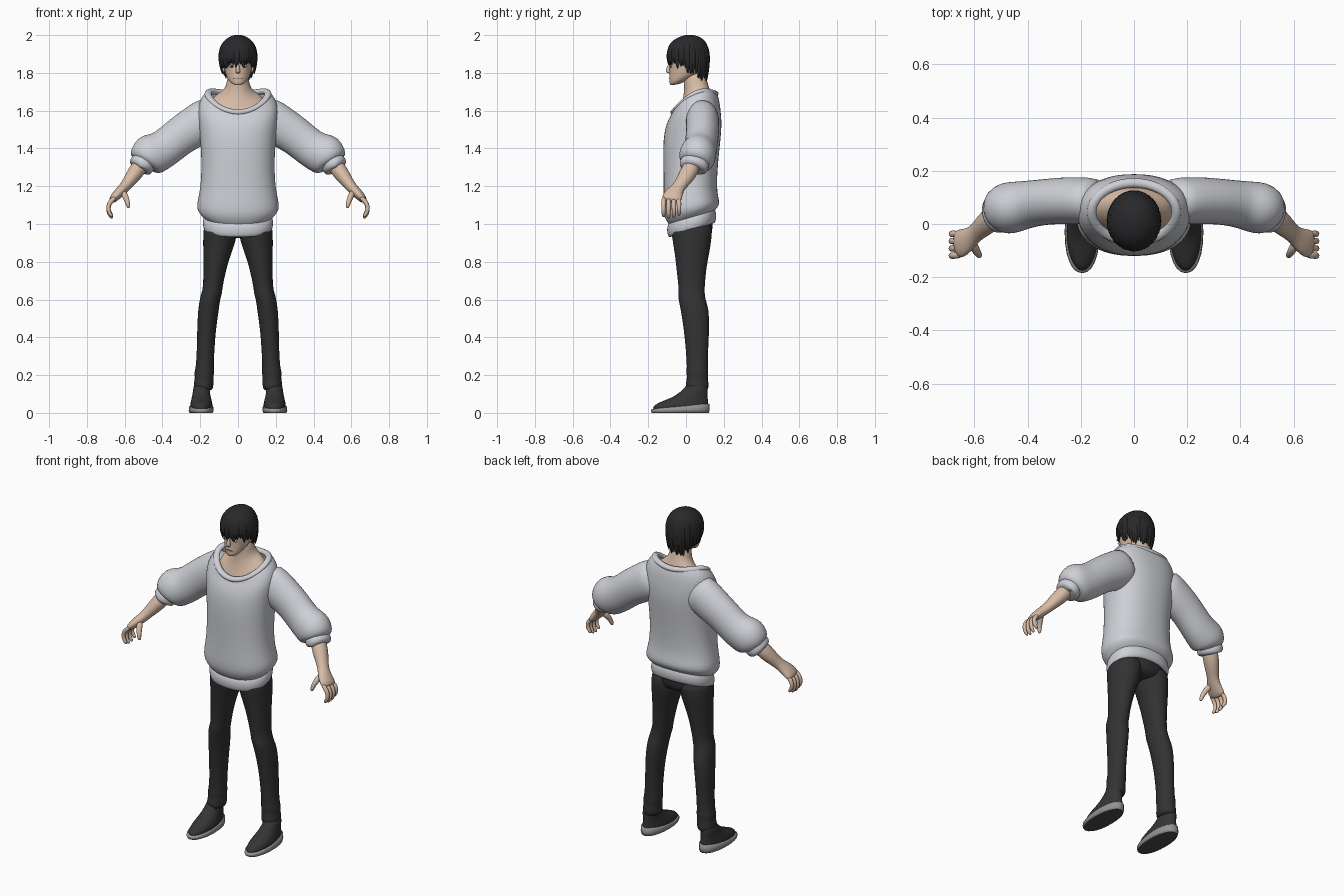
import bpy, bmesh, math, random
from mathutils import Vector as V

random.seed(4)


def mat(name, r, g, b):
    m = bpy.data.materials.new(name)
    m.diffuse_color = (r, g, b, 1)
    return m


KNIT = mat("light grey knit", .62, .63, .67)
PANTS = mat("charcoal trousers", .032, .032, .034)
HAIR = mat("black hair", .022, .022, .024)
SKIN = mat("skin", .68, .50, .38)
SHOE = mat("dark shoe", .035, .035, .037)
SOLE = mat("grey sole", .30, .30, .30)
TREAD = mat("dark tread", .07, .07, .075)
WHITE = mat("eye white", .75, .75, .75)
LIP = mat("lip line", .25, .12, .09)


def loft(name, rings, material, caps=True, mirror=False, closed=False, sub=1):
    """Skin a list of point rings into one smooth object."""
    bm = bmesh.new()
    vr = [[bm.verts.new(p) for p in r] for r in rings]
    n = len(vr[0])
    pairs = list(zip(vr, vr[1:])) + ([(vr[-1], vr[0])] if closed else [])
    for a, b in pairs:
        for i in range(n):
            j = (i + 1) % n
            bm.faces.new((a[i], a[j], b[j], b[i]))
    if caps and not closed:
        bm.faces.new(vr[0])
        bm.faces.new(vr[-1])
    bmesh.ops.recalc_face_normals(bm, faces=bm.faces)
    me = bpy.data.meshes.new(name)
    bm.to_mesh(me)
    bm.free()
    me.materials.append(material)
    me.shade_smooth()
    ob = bpy.data.objects.new(name, me)
    bpy.context.collection.objects.link(ob)
    if mirror:
        ob.modifiers.new("mirror", 'MIRROR').use_mirror_merge = False
    if sub:
        s = ob.modifiers.new("smooth", 'SUBSURF')
        s.levels = s.render_levels = sub
    return ob


def level(z, cy, rx, ry, tilt=0, bend=0, cx=0, p=2.0, n=24):
    """Horizontal ring; tilt raises the back, bend lowers front and back."""
    pts = []
    for i in range(n):
        a = math.tau * i / n
        c, s = math.cos(a), math.sin(a)
        c2 = math.copysign(abs(c) ** (2 / p), c)
        s2 = math.copysign(abs(s) ** (2 / p), s)
        pts.append((cx + rx * c2, cy + ry * s2, z + tilt * s2 - bend * s2 * s2))
    return pts


def tube(path, side, n=12):
    """Rings along a path of (x, y, z, radius along side, radius across)."""
    out = []
    pos = [V(q[:3]) for q in path]
    for i, q in enumerate(path):
        t = (pos[min(i + 1, len(pos) - 1)] - pos[max(i - 1, 0)]).normalized()
        u = (V(side) - t * t.dot(V(side))).normalized()
        v = t.cross(u)
        out.append([pos[i] + u * q[3] * math.cos(math.tau * k / n)
                    + v * q[4] * math.sin(math.tau * k / n) for k in range(n)])
    return out


def blob(name, loc, size, material, mirror=False):
    """Small ellipsoid made of level rings."""
    x, y, z = loc
    rings = [level(z + size[2] * math.sin(a), y, size[0] * math.cos(a),
                   size[1] * math.cos(a), cx=x, n=12)
             for a in (-1.45, -1, -.5, 0, .5, 1, 1.45)]
    return loft(name, rings, material, mirror=mirror, sub=0)


# Sweater body
loft("sweater_body", [level(*r, p=2.3, n=32) for r in (
    (1.03, .03, .17, .118, .035), (1.045, .03, .192, .13, .035),
    (1.075, .03, .220, .150, .03), (1.12, .025, .216, .147, .02),
    (1.20, .022, .196, .139), (1.35, .025, .193, .147), (1.45, .032, .202, .152),
    (1.53, .04, .210, .150, .01, .01), (1.60, .045, .217, .140, .02, .03),
    (1.66, .05, .203, .127, .04, .04), (1.695, .045, .168, .118, .05, .05))],
    KNIT, caps=False)


# Rolled hem and collar: loops of rings around a base ring
def band(name, z, cy, rx, ry, tilt, bend, w, h, p=2.0):
    rings = [level(z + h * math.sin(a), cy, rx + w * math.cos(a), ry + w * math.cos(a),
                   tilt, bend, p=p, n=32)
             for a in [math.tau * k / 8 for k in range(8)]]
    loft(name, rings, KNIT, closed=True)


band("sweater_hem", 1.005, .03, .172, .116, .037, 0, .016, .042, 2.3)
band("sweater_collar", 1.69, .045, .160, .110, .05, .05, .02, .017)

# Sleeves with puffed elbows, and cuffs
Y = (0, 1, 0)
loft("sleeve", tube([
    (.12, .085, 1.58, .085, .112), (.18, .087, 1.545, .09, .114),
    (.24, .088, 1.508, .09, .110), (.31, .086, 1.465, .087, .102),
    (.385, .077, 1.40, .088, .101), (.43, .068, 1.378, .094, .108),
    (.475, .06, 1.362, .10, .113), (.502, .05, 1.337, .09, .09),
    (.512, .045, 1.32, .066, .066)], Y, 20), KNIT, mirror=True)
loft("sleeve_cuff", tube([
    (.485, .05, 1.35, .06, .05), (.498, .047, 1.33, .078, .068),
    (.512, .042, 1.308, .079, .069), (.525, .036, 1.288, .073, .063),
    (.522, .036, 1.292, .05, .042)], Y, 20), KNIT, mirror=True)

# Forearm with palm, fingers, thumb
loft("forearm_and_palm", tube([
    (.495, .05, 1.34, .048, .046), (.55, .008, 1.262, .047, .043),
    (.58, -.02, 1.222, .038, .033), (.602, -.04, 1.193, .034, .029),
    (.63, -.062, 1.165, .048, .028), (.652, -.074, 1.142, .056, .024),
    (.672, -.078, 1.120, .05, .018)], Y, 16), SKIN, mirror=True)
for i, (y, drop) in enumerate(((-.119, .008), (-.092, 0), (-.064, .003), (-.037, .014))):
    loft("finger_%d" % (i + 1), tube([
        (.645, y * .9 - .008, 1.145, .013, .013), (.677, y, 1.118, .014, .014),
        (.689, y, 1.085 + drop / 2, .013, .013), (.683, y, 1.052 + drop, .012, .012),
        (.664, y, 1.028 + drop, .009, .009)], Y, 8), SKIN, mirror=True)
loft("thumb", tube([
    (.612, -.065, 1.175, .022, .02), (.595, -.098, 1.145, .018, .017),
    (.584, -.116, 1.112, .015, .014), (.578, -.120, 1.082, .010, .009)], Y, 8),
    SKIN, mirror=True)

# Trousers: hips and legs
loft("trouser_hips", [level(*r) for r in (
    (1.08, .03, .165, .112), (1.0, .03, .178, .113), (.955, .03, .175, .11),
    (.925, .032, .11, .085))], PANTS)
loft("trouser_leg", [level(z, cy, rx, ry, cx=cx, n=20) for z, cx, rx, cy, ry in (
    (1.02, .088, .090, .030, .108), (.96, .093, .092, .030, .110),
    (.90, .100, .086, .032, .102), (.82, .114, .070, .031, .088),
    (.757, .123, .061, .028, .079), (.66, .134, .051, .030, .069),
    (.635, .139, .056, .029, .071), (.60, .149, .054, .031, .072),
    (.55, .156, .056, .047, .076), (.44, .167, .050, .056, .068),
    (.34, .171, .047, .058, .060), (.24, .176, .047, .060, .055),
    (.215, .179, .054, .060, .059), (.19, .179, .049, .060, .055),
    (.165, .181, .052, .060, .059), (.135, .183, .053, .058, .063),
    (.115, .184, .045, .058, .055))], PANTS, mirror=True)

# Shoes and soles
loft("shoe_upper", [level(*r, cx=.194, n=20) for r in (
    (.015, -.03, .058, .148), (.035, -.029, .061, .151, .01), (.055, -.024, .058, .142, .01),
    (.075, -.004, .053, .120, .012), (.095, .026, .048, .090, .01),
    (.125, .052, .044, .064), (.155, .058, .04, .055))], SHOE, mirror=True)
sole = loft("shoe_sole", [level(*r, cx=.195, p=2.2, n=24) for r in (
    (0, -.03, .055, .146), (.0, -.03, .061, .152), (.014, -.03, .066, .155, .004),
    (.032, -.03, .064, .154, .014), (.036, -.03, .055, .143, .014))],
    SOLE, mirror=True, sub=0)
sole.data.materials.append(TREAD)
for f in sole.data.polygons:
    if f.normal.z < -.9:
        f.material_index = 1

# Neck and upper chest
loft("neck", [level(*r) for r in (
    (1.60, .045, .165, .108, .05, .04), (1.655, .048, .145, .098, .05, .04),
    (1.685, .052, .108, .078, .04, .025), (1.71, .054, .072, .065, .025),
    (1.75, .05, .058, .060, .015), (1.81, .04, .055, .06))], SKIN)

# Head: height, front y, back y, half width, tilt
loft("head", [level(z, (f + b) / 2, w, (b - f) / 2, t) for z, f, b, w, t in (
    (1.738, -.074, -.03, .018, .004), (1.746, -.086, .0, .036, .010),
    (1.765, -.089, .04, .054, .014), (1.79, -.089, .08, .066, .008),
    (1.82, -.087, .10, .073, 0), (1.86, -.092, .108, .079, 0),
    (1.91, -.090, .11, .081, 0), (1.955, -.07, .095, .066, 0),
    (1.98, -.03, .06, .035, 0))], SKIN)
loft("nose", [level(*r, n=10) for r in (
    (1.850, -.086, .006, .007), (1.825, -.091, .009, .013),
    (1.806, -.094, .014, .017), (1.797, -.088, .012, .010))], SKIN)
blob("eye", (.034, -.080, 1.836), (.016, .005, .007), WHITE, True)
blob("iris", (.033, -.083, 1.836), (.007, .004, .007), HAIR, True)
blob("eyebrow", (.036, -.083, 1.856), (.021, .006, .004), HAIR, True)
blob("mouth", (0, -.087, 1.772), (.024, .004, .0022), LIP)
blob("ear", (.076, .015, 1.825), (.008, .016, .026), SKIN, True)

# Hair cap and hanging locks
loft("hair_cap", [level(*r) for r in (
    (1.83, .025, .088, .092, -.05), (1.87, .014, .097, .106, -.03),
    (1.915, .012, .101, .113, -.01), (1.96, .014, .087, .100),
    (1.99, .018, .053, .062), (2.002, .02, .015, .018))], HAIR)
COUNT = 44
for i in range(COUNT):
    a = math.tau * (i + random.uniform(-.2, .2)) / COUNT
    c, s = math.cos(a), math.sin(a)
    back = (s + 1) / 2                      # 0 at the fringe, 1 at the nape
    end = 1.842 - .03 * min(1, back * 2) - .055 * max(0, back * 2 - 1) + random.uniform(-.018, .014)
    path = []
    for f, z, w, d in ((.55, 1.982, .008, .005), (.86, 1.95, .014, .008),
                       (.98, 1.905, .016, .009), (.97, (1.905 + end) / 2, .014, .008),
                       (.93 - .05 * back, end + .02, .009, .006),
                       (.90 - .07 * back, end, .002, .002)):
        path.append((.099 * f * c, .012 + .111 * f * s, z, w, d))
    loft("hair_lock", tube(path, (-s, c, 0), 6), HAIR)
